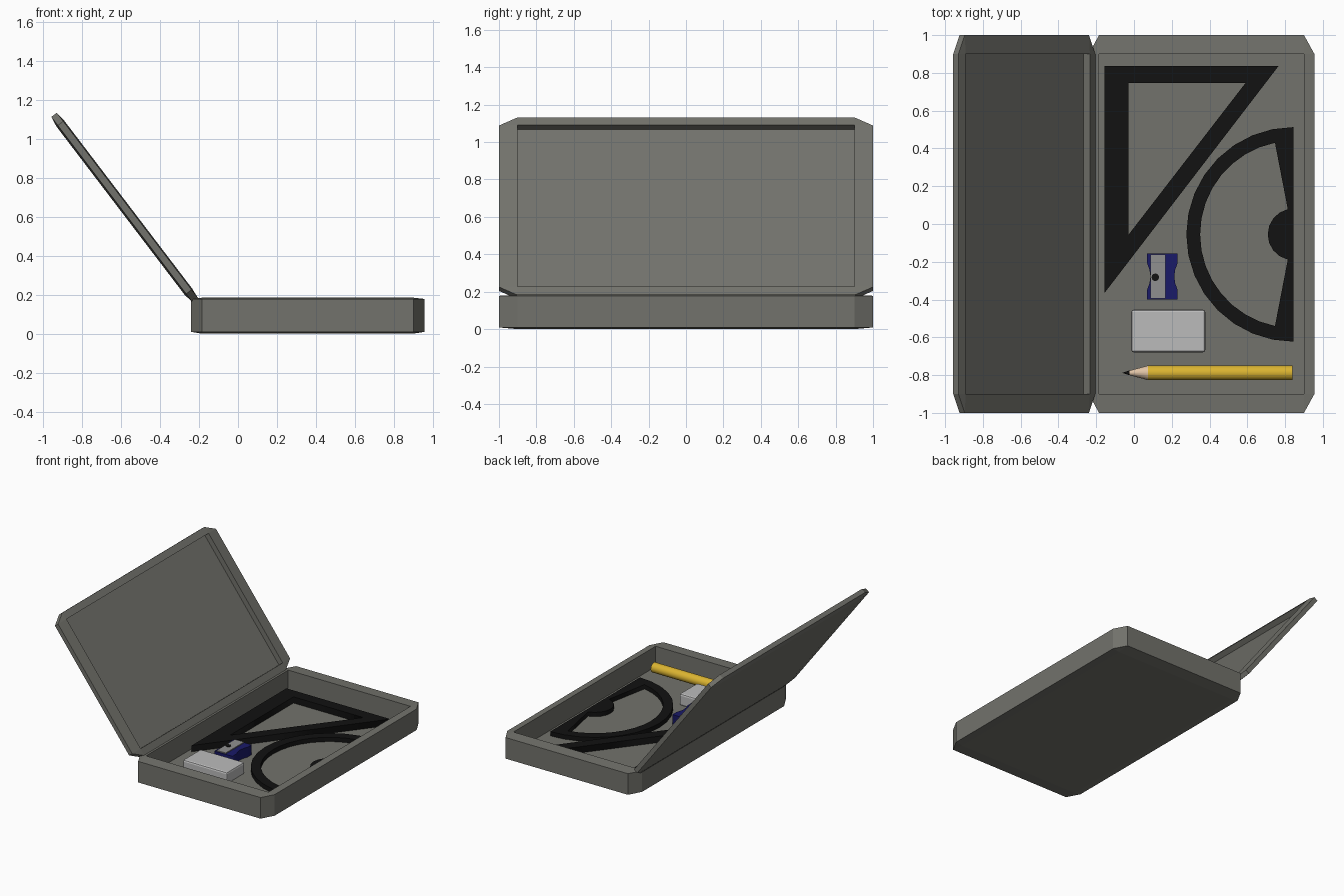
import bpy, bmesh, math
from mathutils import Matrix

if "Cube" in bpy.data.objects:
    bpy.data.objects.remove(bpy.data.objects["Cube"])

W = 1.195          # box width along x
CX, CY = 0.055, 0.1  # corner cuts, also the rim width
FLOOR = 0.02


def material(name, rgb):
    m = bpy.data.materials.new(name)
    m.diffuse_color = (*rgb, 1)
    m.use_nodes = True
    m.node_tree.nodes["Principled BSDF"].inputs["Base Color"].default_value = m.diffuse_color
    return m


GREY = material("case_grey", (0.17, 0.17, 0.15))
BLACK = material("black_plastic", (0.006, 0.006, 0.006))
BLUE = material("blue_plastic", (0.01, 0.01, 0.14))
STEEL = material("steel", (0.28, 0.28, 0.28))
WHITE = material("rubber", (0.5, 0.5, 0.5))
YELLOW = material("yellow_paint", (0.7, 0.45, 0.03))
WOOD = material("wood", (0.75, 0.55, 0.38))


def finish(name, bm, *mats):
    bmesh.ops.recalc_face_normals(bm, faces=bm.faces)
    me = bpy.data.meshes.new(name)
    bm.to_mesh(me)
    bm.free()
    ob = bpy.data.objects.new(name, me)
    bpy.context.collection.objects.link(ob)
    for m in mats:
        me.materials.append(m)
    return ob


def loft(bm, rings, mat=lambda i: 0):
    vs = [[bm.verts.new(p) for p in r] for r in rings]
    n = len(rings[0])
    for i in range(len(vs) - 1):
        for k in range(n):
            f = bm.faces.new((vs[i][k], vs[i][(k + 1) % n],
                              vs[i + 1][(k + 1) % n], vs[i + 1][k]))
            f.material_index = mat(i)
    bm.faces.new(vs[0])
    bm.faces.new(vs[-1]).material_index = mat(len(vs) - 2)


def tray(name, height, floor, matrix):
    """Eight-sided open tray with a rectangular recess."""
    x0, x1, y = CX, W - CX, 1 - CY

    def rect(z):
        return [(a, b, z) for a, b in ((x0, -y), (x1, -y), (x1, y), (x0, y)) for _ in (0, 1)]

    def octagon(z):
        return [(a, b, z) for a, b in ((0, -y), (x0, -1), (x1, -1), (W, -y),
                                       (W, y), (x1, 1), (x0, 1), (0, y))]
    bm = bmesh.new()
    loft(bm, [rect(0), octagon(0.009), octagon(height - 0.006), rect(height), rect(floor)])
    bmesh.ops.remove_doubles(bm, verts=bm.verts, dist=1e-5)
    bm.transform(matrix)
    return finish(name, bm, GREY)


def plate(name, loops, z0, z1, mat):
    """Flat plate with holes from 2D outlines."""
    cu = bpy.data.curves.new(name, 'CURVE')
    cu.dimensions, cu.fill_mode, cu.extrude = '2D', 'BOTH', (z1 - z0) / 2
    for pts in loops:
        s = cu.splines.new('POLY')
        s.points.add(len(pts) - 1)
        for p, (x, y) in zip(s.points, pts):
            p.co = (x, y, 0, 1)
        s.use_cyclic_u = True
    ob = bpy.data.objects.new(name, cu)
    ob.location.z = (z0 + z1) / 2
    bpy.context.collection.objects.link(ob)
    cu.materials.append(mat)
    bpy.ops.object.select_all(action='DESELECT')
    ob.select_set(True)
    bpy.context.view_layer.objects.active = ob
    bpy.ops.object.convert(target='MESH')
    return bpy.context.object


def arc(cx, cy, r, a0, a1, n):
    return [(cx + r * math.cos(math.radians(a0 + (a1 - a0) * i / n)),
             cy + r * math.sin(math.radians(a0 + (a1 - a0) * i / n))) for i in range(n + 1)]


def block(name, x0, x1, y0, y1, z0, z1, mat, bevel=0.0):
    bm = bmesh.new()
    bmesh.ops.create_cube(bm, size=1)
    bm.transform(Matrix.Translation(((x0 + x1) / 2, (y0 + y1) / 2, (z0 + z1) / 2))
                 @ Matrix.Diagonal((x1 - x0, y1 - y0, z1 - z0, 1)))
    if bevel:
        bmesh.ops.bevel(bm, geom=bm.edges[:], offset=bevel, segments=2,
                        profile=0.5, affect='EDGES')
    return finish(name, bm, mat)


# Case: base tray and opened lid
tray("case_base", 0.184, FLOOR, Matrix.Translation((-0.24, 0, 0)))
a = math.atan2(0.945, 0.72)
c, s = math.cos(a), math.sin(a)
tray("case_lid", 0.05, 0.008, Matrix(((-c, 0, s, -0.24), (0, -1, 0, 0),
                                      (s, 0, c, 0.155), (0, 0, 0, 1))))

# Set square
plate("set_square", [[(-0.156, 0.836), (0.765, 0.836), (-0.156, -0.365)],
                     [(-0.03, 0.746), (0.59, 0.746), (-0.03, -0.058)]], FLOOR, 0.07, BLACK)

# Protractor: half disc with a window around the centre boss
px, py = 0.845, -0.055
window = arc(px, py, 0.495, 101.5, 258.5, 16) + arc(px, py, 0.137, 257, 103, 8)
plate("protractor", [arc(px, py, 0.568, 90, 270, 16), window], FLOOR, 0.055, BLACK)

# Sharpener: waisted body, blade and screw
sx, sy = 0.15, -0.278
half = [(0.08, -0.122), (0.08, -0.07), (0.068, -0.035), (0.063, 0),
        (0.068, 0.035), (0.08, 0.07), (0.08, 0.122)]
outline = [(sx + x, sy + y) for x, y in half] + [(sx - x, sy + y) for x, y in reversed(half)]
plate("sharpener_body", [outline], FLOOR, 0.1, BLUE)
block("sharpener_blade", 0.087, 0.167, -0.394, -0.162, 0.095, 0.108, STEEL)
plate("sharpener_screw", [arc(0.113, -0.282, 0.02, 0, 330, 11)], 0.1, 0.112, BLACK)

# Eraser
block("eraser", -0.015, 0.378, -0.68, -0.453, FLOOR, 0.115, WHITE, bevel=0.014)

# Pencil: painted shaft, sharpened wood cone, lead
bm = bmesh.new()
rings = [[(x, -0.788 + r * math.cos(k * math.pi / 8), 0.075 + r * math.sin(k * math.pi / 8))
          for k in range(16)]
         for x, r in ((0.838, 0.039), (0.075, 0.039), (-0.025, 0.012), (-0.06, 0.001))]
loft(bm, rings, mat=lambda i: i)
pencil = finish("pencil", bm, YELLOW, WOOD, BLACK)
bpy.ops.object.select_all(action='DESELECT')
pencil.select_set(True)
bpy.context.view_layer.objects.active = pencil
bpy.ops.object.shade_smooth_by_angle(angle=math.radians(25))
